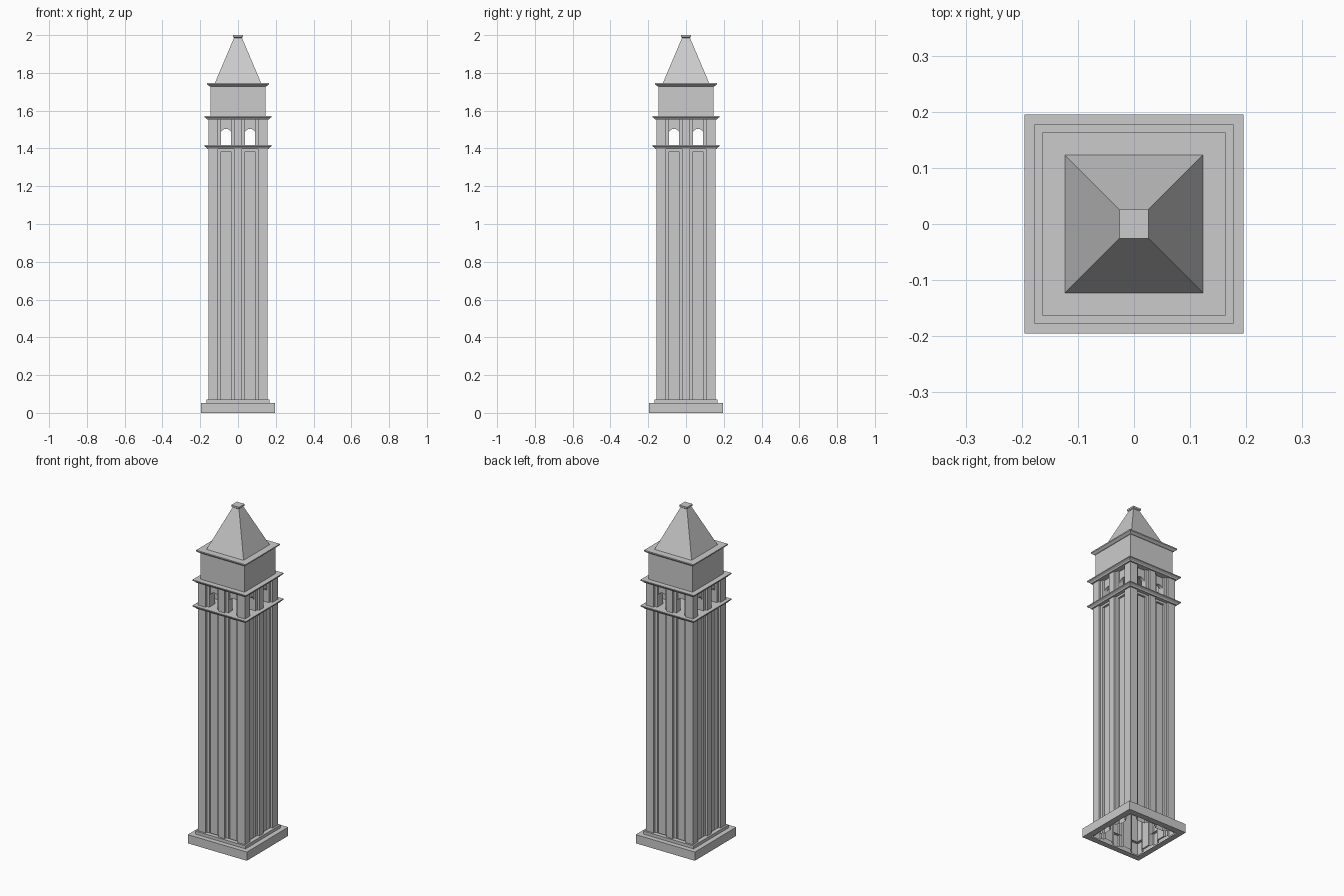
import bpy, bmesh, math

if "Cube" in bpy.data.objects:
    bpy.data.objects.remove(bpy.data.objects["Cube"])


def finish(name, bm):
    bmesh.ops.recalc_face_normals(bm, faces=bm.faces)
    me = bpy.data.meshes.new(name)
    bm.to_mesh(me)
    bm.free()
    ob = bpy.data.objects.new(name, me)
    bpy.context.collection.objects.link(ob)
    return ob


def loft(bm, rings, bottom=True, top=True):
    loops = [[bm.verts.new(p) for p in r] for r in rings]
    n = len(loops[0])
    for a, b in zip(loops, loops[1:]):
        for i in range(n):
            bm.faces.new((a[i], a[(i + 1) % n], b[(i + 1) % n], b[i]))
    if bottom:
        bm.faces.new(loops[0][::-1])
    if top:
        bm.faces.new(loops[-1])


def square_stack(name, profile, bottom=True, top=True):
    """Square tower section from (half width, height) pairs."""
    bm = bmesh.new()
    loft(bm, [[(-h, -h, z), (h, -h, z), (h, h, z), (-h, h, z)] for h, z in profile], bottom, top)
    return finish(name, bm)


def turn(p, k):
    for _ in range(k):
        p = (-p[1], p[0]) + tuple(p[2:])
    return p


def box(bm, x0, x1, y0, y1, z0, z1, k):
    loft(bm, [[turn((x, y, z), k) for x, y in ((x0, y0), (x1, y0), (x1, y1), (x0, y1))]
              for z in (z0, z1)])


OUT, MID, DEEP = 0.155, 0.142, 0.13       # pilaster, step and panel planes
C1, C2, M2, M1 = 0.106, 0.09, 0.037, 0.02  # corner and centre pilaster edges

# plinth, open underneath
square_stack("plinth", [(0.16, 0), (0.195, 0), (0.195, 0.052), (0.166, 0.052),
                        (0.166, 0.07), (0.14, 0.07)], False, False)

# shaft with stepped pilasters on every face
half = [(-OUT, -OUT), (-C1, -OUT), (-C1, -MID), (-C2, -MID), (-C2, -DEEP),
        (-M2, -DEEP), (-M2, -MID), (-M1, -MID), (-M1, -OUT)]
side = half + [(-x, y) for x, y in half[:0:-1]]
plan = [turn(p, k) for k in range(4) for p in side]
bm = bmesh.new()
loft(bm, [[(x, y, z) for x, y in plan] for z in (0.0, 1.4)], bottom=False)
finish("shaft", bm)

# closing band above the shaft panels
square_stack("shaft_band", [(MID, 1.385), (MID, 1.405)])

# moulded cornices below and above the belfry
for name, z in (("lower_cornice", 1.398), ("upper_cornice", 1.552)):
    square_stack(name, [(0.15, z), (0.163, z), (0.166, z + 0.006), (0.177, z + 0.013),
                        (0.177, z + 0.019)])

# open belfry piers
bm = bmesh.new()
Z0, Z1 = 1.417, 1.552
for k in range(4):
    box(bm, -OUT, -C1, -OUT, -C1, Z0, Z1, k)
    box(bm, -MID, -C2, -MID, -C2, Z0, Z1, k)
    box(bm, -M1, M1, -OUT, -MID, Z0, Z1, k)
    box(bm, -M2, M2, -MID, -0.105, Z0, Z1, k)
finish("belfry_piers", bm)

# arched heads over the belfry openings
bm = bmesh.new()
for k in range(4):
    for s in (-1, 1):
        c, r = s * (C2 + M2) / 2, (C2 - M2) / 2
        arc = [(c + r * math.cos(math.pi * i / 10), 1.482 + 0.022 * math.sin(math.pi * i / 10))
               for i in range(11)]
        outline = arc + [(c - r, Z1), (c + r, Z1)]
        loft(bm, [[turn((x, y, z), k) for x, z in outline] for y in (-DEEP, -0.11)])
finish("belfry_arches", bm)

# attic block and its cornice
square_stack("attic", [(0.146, 1.57), (0.146, 1.735)])
square_stack("attic_cornice", [(0.146, 1.728), (0.152, 1.73), (0.163, 1.739), (0.163, 1.746)])

# spire and finial block
square_stack("spire", [(0.123, 1.745), (0.02, 1.988)])
square_stack("finial", [(0.019, 1.984), (0.026, 1.99), (0.026, 2.0)])
